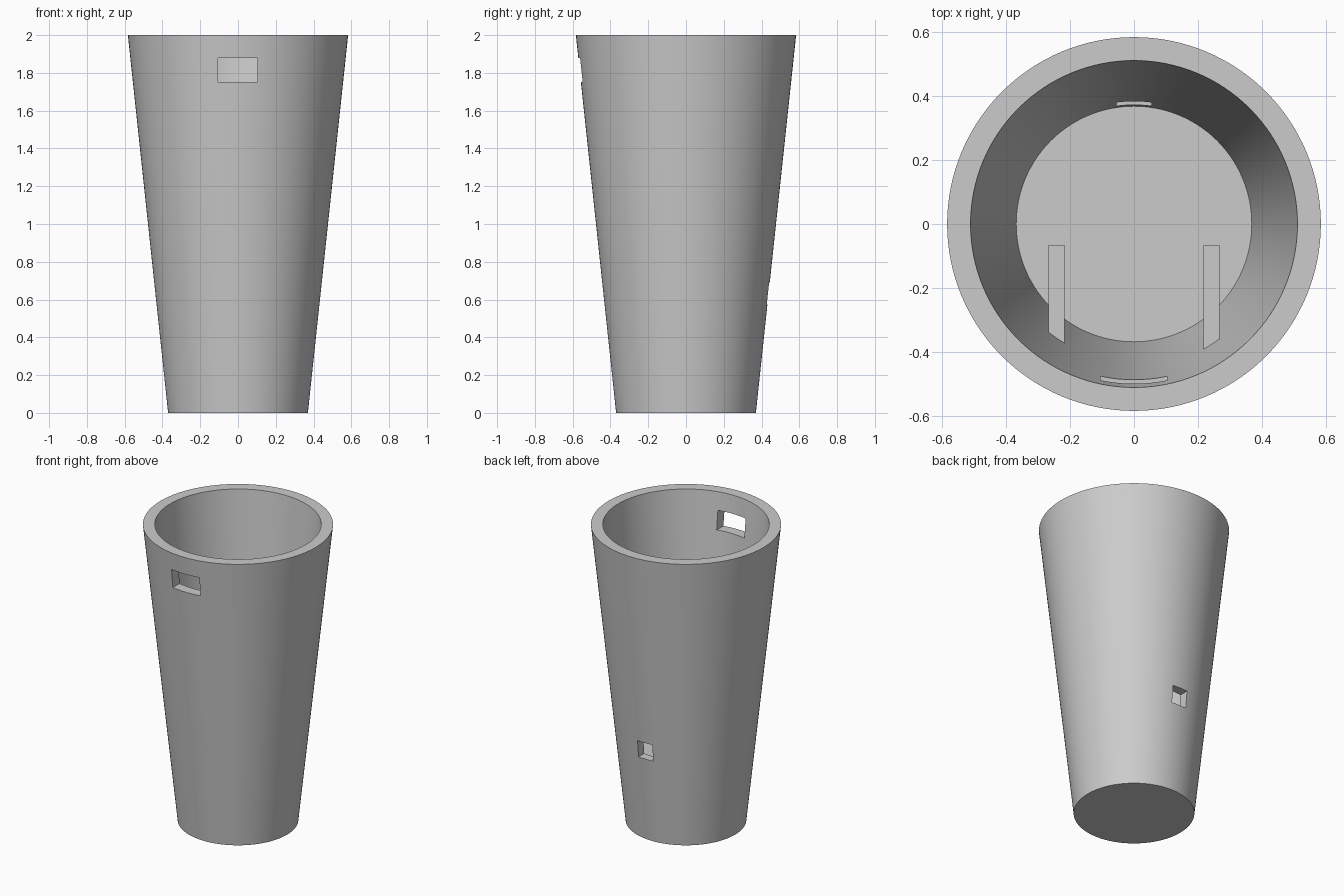
import bpy, bmesh, math

if "Cube" in bpy.data.objects:
    bpy.data.objects.remove(bpy.data.objects["Cube"])

grey = bpy.data.materials.new("light grey")
grey.diffuse_color = (0.6, 0.6, 0.6, 1)
grey.use_nodes = True
grey.node_tree.nodes["Principled BSDF"].inputs["Base Color"].default_value = grey.diffuse_color

FLOOR_Z = 0.53


def inner_radius(z):
    return 0.51 - 0.097 * (2 - z)


def lathe(name, profile, segs=128):
    """Spin an (r, z) profile; profile starts and ends on the axis."""
    bm = bmesh.new()
    rings = []
    for r, z in profile:
        if r == 0:
            rings.append([bm.verts.new((0, 0, z))])
        else:
            rings.append([bm.verts.new((r * math.cos(2 * math.pi * i / segs),
                                        r * math.sin(2 * math.pi * i / segs), z))
                          for i in range(segs)])
    for a, b in zip(rings, rings[1:]):
        if len(a) == 1:
            bm.faces.new(list(reversed(b)))
        elif len(b) == 1:
            bm.faces.new(a)
        else:
            for i in range(segs):
                j = (i + 1) % segs
                bm.faces.new((a[i], a[j], b[j], b[i]))
    # end caps are single discs, so drop the unused axis points
    bmesh.ops.delete(bm, geom=[v for v in bm.verts if not v.link_faces], context='VERTS')
    bmesh.ops.recalc_face_normals(bm, faces=bm.faces)
    me = bpy.data.meshes.new(name)
    bm.to_mesh(me)
    bm.free()
    ob = bpy.data.objects.new(name, me)
    bpy.context.collection.objects.link(ob)
    me.materials.append(grey)
    return ob


def box(name, lo, hi):
    bpy.ops.mesh.primitive_cube_add(size=1, location=[(a + b) / 2 for a, b in zip(lo, hi)])
    ob = bpy.context.object
    ob.name = name
    ob.scale = [b - a for a, b in zip(lo, hi)]
    bpy.ops.object.transform_apply(location=True, rotation=False, scale=True)
    ob.data.materials.append(grey)
    return ob


def boolean(ob, tool, operation):
    mod = ob.modifiers.new(operation.lower(), 'BOOLEAN')
    mod.operation = operation
    mod.object = tool
    mod.solver = 'EXACT'
    bpy.context.view_layer.objects.active = ob
    bpy.ops.object.modifier_apply(modifier=mod.name)
    bpy.data.objects.remove(tool)


# tapered cup with a raised inner floor
cup = lathe("tapered_cup", [(0, 0), (0.37, 0), (0.583, 2), (inner_radius(2), 2),
                            (inner_radius(FLOOR_Z), FLOOR_Z), (0, FLOOR_Z)])

# front window and small rear cable hole
boolean(cup, box("front_window_cutter", (-0.105, -0.8, 1.752), (0.103, -0.3, 1.88)), 'DIFFERENCE')
boolean(cup, box("rear_hole_cutter", (-0.055, 0.2, 0.575), (0.055, 0.7, 0.69)), 'DIFFERENCE')

bpy.ops.object.select_all(action='DESELECT')
cup.select_set(True)
bpy.context.view_layer.objects.active = cup
bpy.ops.object.shade_smooth_by_angle(angle=math.radians(30))

# two support bars reaching inward from the front wall at staggered heights
for side, name, top in ((-1, "left_support_bar", 1.175), (1, "right_support_bar", 1.345)):
    x0, x1 = sorted((side * 0.217, side * 0.267))
    bar = box(name, (x0, -0.6, top - 0.05), (x1, -0.065, top))
    # trim the bar to the inner wall, sinking it slightly into the cup
    trim = lathe("bar_trim", [(0, 0.3), (inner_radius(0.3) + 0.01, 0.3),
                              (inner_radius(1.9) + 0.01, 1.9), (0, 1.9)])
    boolean(bar, trim, 'INTERSECT')
